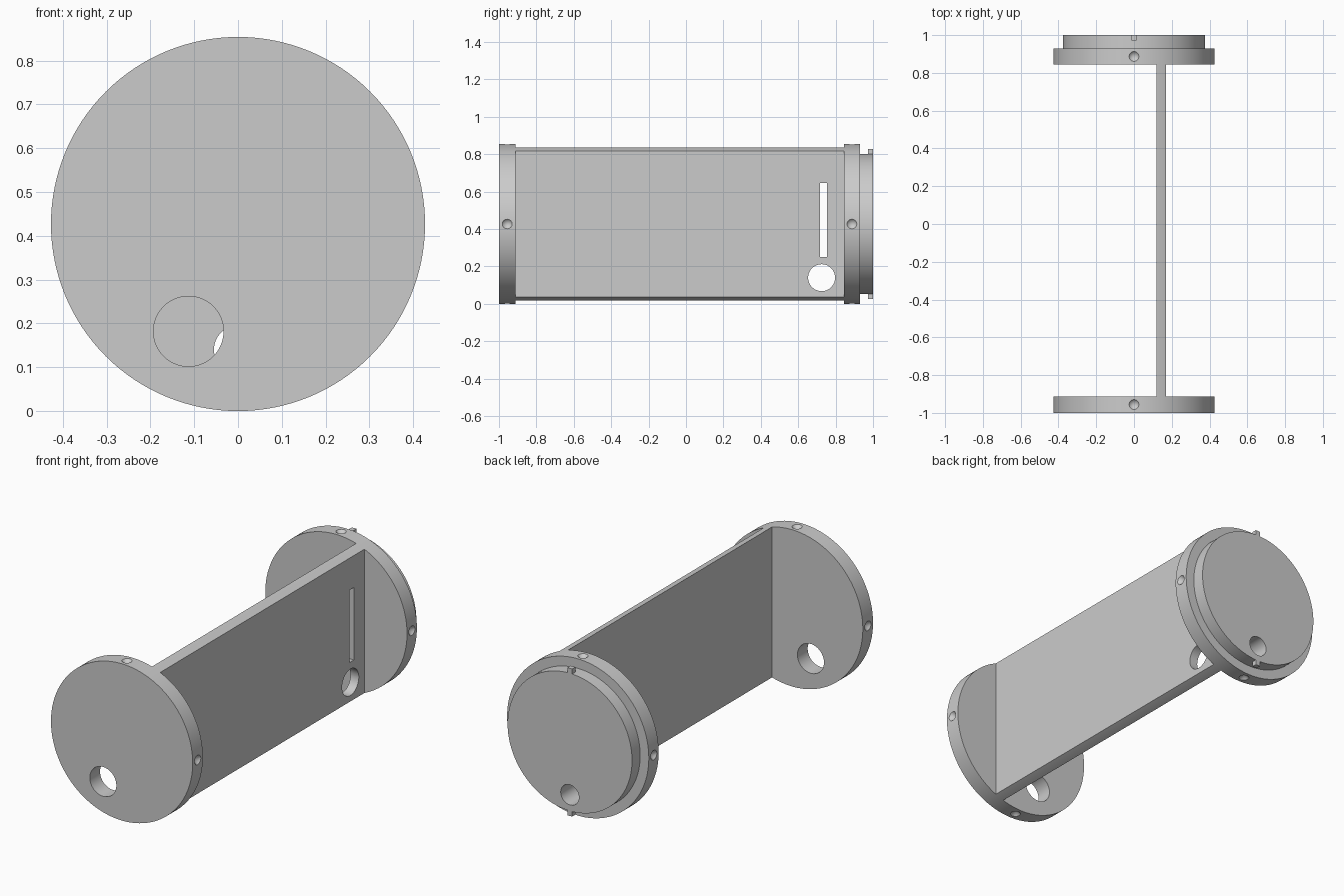
import bpy, bmesh, math
from mathutils import Matrix, Vector

if "Cube" in bpy.data.objects:
    bpy.data.objects.remove(bpy.data.objects["Cube"], do_unlink=True)

RADIUS = 0.427
CENTRE = RADIUS  # height of the spool axis

grey = bpy.data.materials.new("light_grey")
grey.use_nodes = True
grey.diffuse_color = (0.6, 0.6, 0.6, 1)
grey.node_tree.nodes["Principled BSDF"].inputs["Base Color"].default_value = (0.6, 0.6, 0.6, 1)


def make_object(name, bm):
    bmesh.ops.recalc_face_normals(bm, faces=bm.faces)
    mesh = bpy.data.meshes.new(name)
    bm.to_mesh(mesh)
    bm.free()
    mesh.materials.append(grey)
    obj = bpy.data.objects.new(name, mesh)
    bpy.context.collection.objects.link(obj)
    return obj


def round_part(name, start, end, r1, r2=None, segments=128):
    """Cylinder or cone running from start to end."""
    start, end = Vector(start), Vector(end)
    axis = end - start
    turn = axis.to_track_quat('Z', 'Y').to_matrix().to_4x4()
    bm = bmesh.new()
    bmesh.ops.create_cone(bm, cap_ends=True, segments=segments, radius1=r1,
                          radius2=r1 if r2 is None else r2, depth=axis.length,
                          matrix=Matrix.Translation((start + end) / 2) @ turn)
    return make_object(name, bm)


def box(name, low, high):
    low, high = Vector(low), Vector(high)
    bm = bmesh.new()
    bmesh.ops.create_cube(bm, size=1, matrix=Matrix.Translation((low + high) / 2)
                          @ Matrix.Diagonal((*(high - low), 1)))
    return make_object(name, bm)


def combine(target, other, operation='DIFFERENCE'):
    mod = target.modifiers.new("combine", 'BOOLEAN')
    mod.operation, mod.object, mod.solver = operation, other, 'EXACT'
    bpy.context.view_layer.objects.active = target
    bpy.ops.object.modifier_apply(modifier=mod.name)
    bpy.data.objects.remove(other, do_unlink=True)


def drill_dimples(disc, y):
    """Four conical screw seats around the rim."""
    for i in range(4):
        a = i * math.pi / 2
        d = Vector((math.cos(a), 0, math.sin(a)))
        c = Vector((0, y, CENTRE))
        tip, mouth = c + d * (RADIUS - 0.03), c + d * (RADIUS + 0.003)
        combine(disc, round_part("cutter", tip, mouth, 0.0, 0.029, 32))


# Front end disc with its cable hole
front_disc = round_part("front_disc", (0, -1, CENTRE), (0, -0.912, CENTRE), RADIUS)
combine(front_disc, round_part("cutter", (-0.113, -1.1, 0.182), (-0.113, -0.8, 0.182), 0.08, segments=64))
drill_dimples(front_disc, -0.956)

# Back end disc with a raised boss, bored right through
back_disc = round_part("back_disc", (0, 0.845, CENTRE), (0, 0.93, CENTRE), RADIUS)
combine(back_disc, round_part("boss", (0, 0.9, CENTRE), (0, 1, CENTRE), 0.375), 'UNION')
combine(back_disc, round_part("cutter", (0, 0.7, 0.14), (0, 1.1, 0.14), 0.055, segments=64))
drill_dimples(back_disc, 0.887)

# Locking pegs above and below the boss
for name, side in (("top_peg", 1), ("bottom_peg", -1)):
    z1, z2 = sorted((CENTRE + side * 0.365, CENTRE + side * 0.402))
    box(name, (-0.014, 0.972, z1), (0.014, 1, z2))

# Divider plate, its edges following the disc rim
plate = box("divider_plate", (0.12, -0.912, -0.1), (0.17, 0.845, 1))
combine(plate, round_part("trim", (0, -1.2, CENTRE), (0, 1.2, CENTRE), RADIUS), 'INTERSECT')
combine(plate, box("cutter", (0, 0.717, 0.25), (0.3, 0.754, 0.645)))
combine(plate, round_part("cutter", (0, 0.725, 0.14), (0.3, 0.725, 0.14), 0.072, segments=64))

# Smooth rims and bores, crisp edges
for obj in bpy.context.scene.objects:
    obj.select_set(obj.type == 'MESH')
bpy.context.view_layer.objects.active = plate
bpy.ops.object.shade_smooth_by_angle(angle=math.radians(25))
